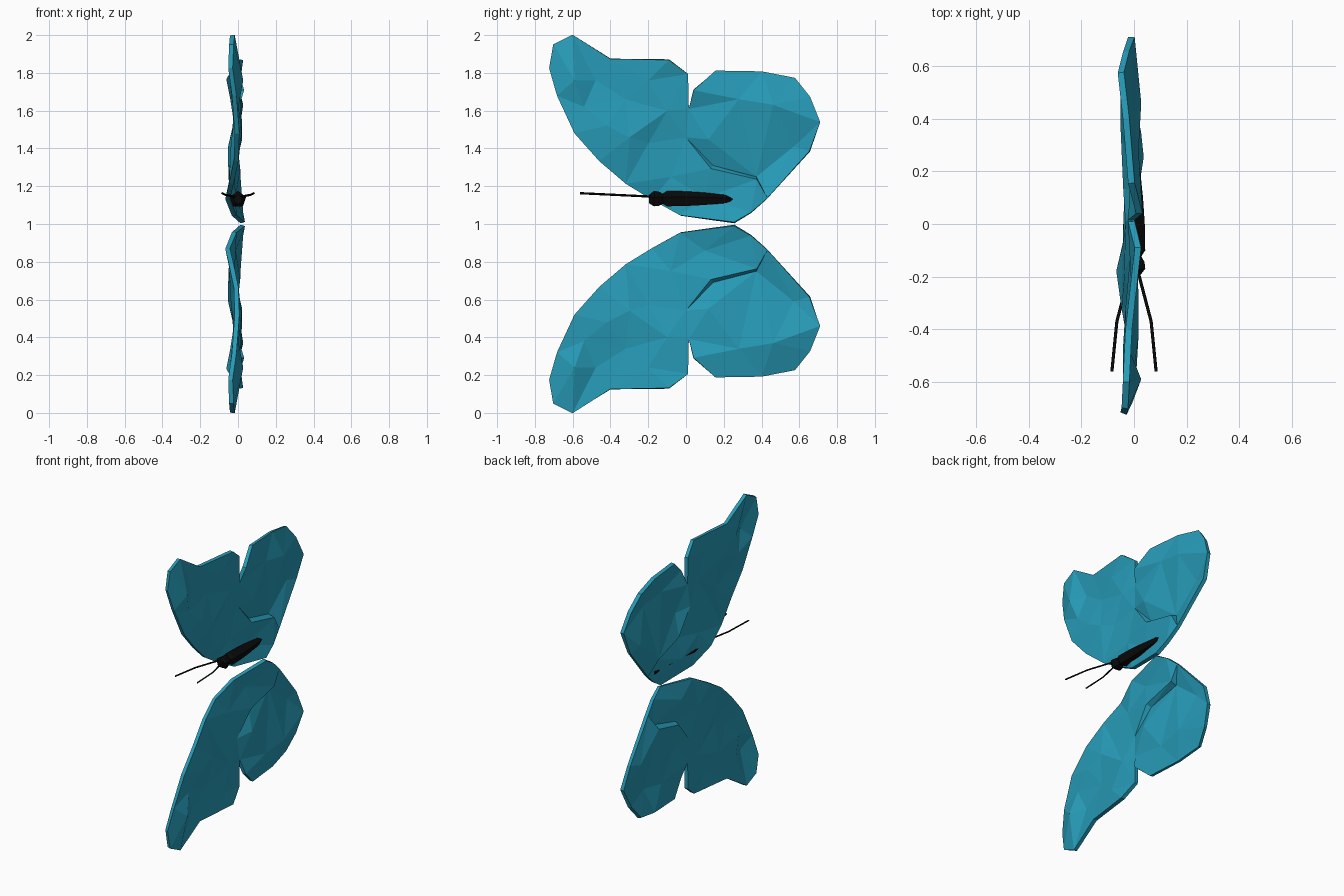
import bpy
import bmesh
from math import sin, cos, tau
from mathutils import Vector
from mathutils.geometry import delaunay_2d_cdt

default_cube = bpy.data.objects.get("Cube")
if default_cube:
    bpy.data.objects.remove(default_cube, do_unlink=True)


def make_material(name, colour):
    material = bpy.data.materials.new(name)
    material.use_nodes = True
    material.diffuse_color = (*colour, 1)
    shader = material.node_tree.nodes["Principled BSDF"]
    shader.inputs["Base Color"].default_value = (*colour, 1)
    return material


wing_blue = make_material("teal_blue", (0.02, 0.33, 0.48))
body_black = make_material("black", (0.003, 0.003, 0.003))


def add_object(name, bm, material):
    mesh = bpy.data.meshes.new(name)
    bm.to_mesh(mesh)
    bm.free()
    mesh.materials.append(material)
    obj = bpy.data.objects.new(name, mesh)
    bpy.context.collection.objects.link(obj)
    return obj


# Wing shape in hundredths: position along y, height above the mirror plane, depth in x
WING_RIM = [
    (-60, 100, -3), (-70, 95, -3.5), (-72, 82.5, -4), (-68, 68, -2),
    (-59, 48, -0.5), (-46, 33.5, -1), (-32, 21.5, -3.5), (-18, 13, -5.5),
    (-3, 4.5, -2), (25.5, 0.7, 2.5), (34.5, 6, 1.5), (43, 13.5, 0),
    (65.5, 38.5, -2.5), (71, 54, -1), (65.5, 67, -3), (57.5, 77, -5),
    (40, 80.5, -3), (15.5, 81, -1), (4, 71, 2), (1.5, 61, -1),
    (1, 79.5, -1), (-9, 87, 1.5), (-40, 87.5, -2),
]
# Raised and sunken points that facet the wing
WING_FOLDS = [
    (-59, 76, 1.5), (-54, 62, -1), (-48, 76, -3), (-42, 52, 0.5),
    (-32, 66, -2), (-30, 46, 0.5), (-20, 76, 0), (-20, 43, -2.5),
    (-10, 60, 0), (0, 46, -2), (-8, 25, -3), (12, 45, 1),
    (46, 63, 1.5), (57, 41, -4), (28, 66, 0.5), (10, 14, -2.5),
]
# Overlap step between the front and rear halves of the wing
WING_STEP = [(13, 29, 0), (37, 23, 0.5), (14, 30.5, -3), (37, 24.5, -4)]


def add_wing(name, direction):
    points = WING_RIM + WING_FOLDS + WING_STEP
    rim = list(range(len(WING_RIM)))
    step = len(points) - len(WING_STEP)
    flat = [Vector((y, z)) for y, z, _ in points]
    creases = [(step, step + 1), (step + 2, step + 3)]
    verts, _, faces, origins, _, _ = delaunay_2d_cdt(
        flat, creases, [rim], 1, 0.001)
    bm = bmesh.new()
    corners = []
    for co, origin in zip(verts, origins):
        depth = points[origin[0]][2] if origin else 0
        corners.append(bm.verts.new(
            (depth / 100, co.x / 100, 1 + direction * co.y / 100)))
    for face in faces:
        bm.faces.new([corners[i] for i in face])
    for face in bm.faces:
        face.normal_update()
        if face.normal.x < 0:
            face.normal_flip()
    wing = add_object(name, bm, wing_blue)
    shell = wing.modifiers.new("thickness", "SOLIDIFY")
    shell.thickness = 0.025
    shell.offset = 0


add_wing("upper_wing", 1)
add_wing("lower_wing", -1)


# Tapered five-sided body parts, lofted along y
def add_loft(name, rings, height, sides=5):
    bm = bmesh.new()
    loops = []
    for y, radius in rings:
        loops.append([
            bm.verts.new((radius * sin(tau * i / sides), y,
                          height + radius * cos(tau * i / sides)))
            for i in range(sides)])
    for near, far in zip(loops, loops[1:]):
        for i in range(sides):
            j = (i + 1) % sides
            bm.faces.new((near[i], near[j], far[j], far[i]))
    bm.faces.new(loops[0])
    bm.faces.new(loops[-1])
    bmesh.ops.recalc_face_normals(bm, faces=bm.faces)
    add_object(name, bm, body_black)


BODY_HEIGHT = 1.13
add_loft("head", [(-0.195, 0.025), (-0.17, 0.045), (-0.145, 0.042),
                  (-0.12, 0.028)], BODY_HEIGHT)
add_loft("thorax_and_abdomen", [(-0.125, 0.028), (-0.1, 0.045), (0, 0.043),
                                (0.1, 0.036), (0.21, 0.024), (0.25, 0.008)],
         BODY_HEIGHT)
add_loft("tail", [(0.24, 0.004), (0.3, 0.01), (0.345, 0.012)], BODY_HEIGHT - 0.003)


# Bent antennae, mirrored left and right
def add_antenna(name, side):
    curve = bpy.data.curves.new(name, "CURVE")
    curve.dimensions = "3D"
    curve.bevel_depth = 0.006
    curve.bevel_resolution = 0
    curve.use_fill_caps = True
    path = [(0.015, -0.18, 1.145), (0.065, -0.37, 1.154), (0.084, -0.56, 1.163)]
    spline = curve.splines.new("POLY")
    spline.points.add(len(path) - 1)
    for point, (x, y, z) in zip(spline.points, path):
        point.co = (side * x, y, z, 1)
    curve.materials.append(body_black)
    bpy.context.collection.objects.link(bpy.data.objects.new(name, curve))


add_antenna("left_antenna", 1)
add_antenna("right_antenna", -1)
